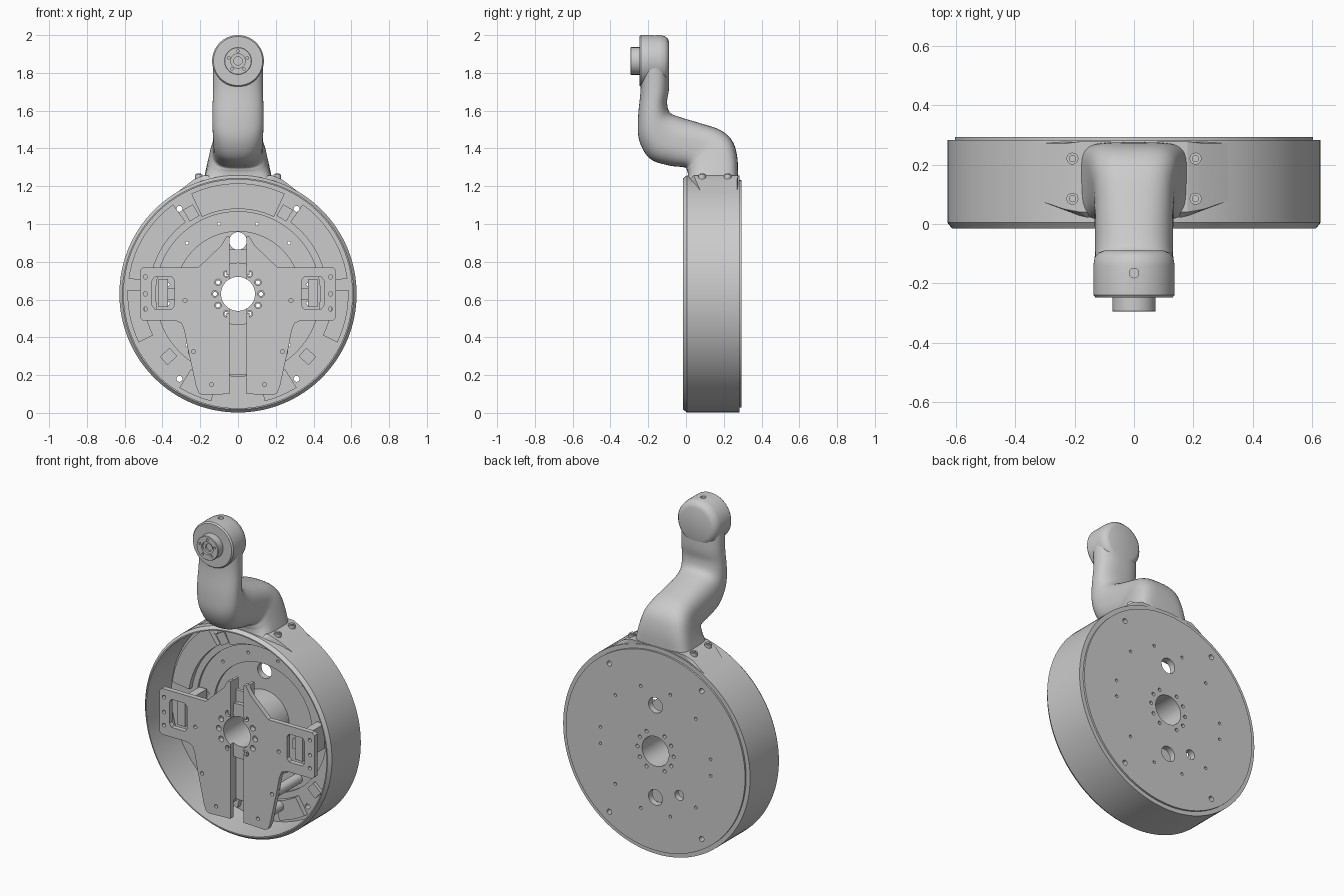
import bpy, bmesh, math
from mathutils import Matrix, Vector

if "Cube" in bpy.data.objects:
    bpy.data.objects.remove(bpy.data.objects["Cube"])

CZ = 0.63  # height of the drum axis


def finish(name, bm, angle=35):
    bmesh.ops.remove_doubles(bm, verts=bm.verts, dist=1e-5)
    bmesh.ops.recalc_face_normals(bm, faces=bm.faces)
    me = bpy.data.meshes.new(name)
    bm.to_mesh(me)
    bm.free()
    ob = bpy.data.objects.new(name, me)
    bpy.context.collection.objects.link(ob)
    smooth(ob, angle)
    return ob


def activate(ob):
    bpy.ops.object.select_all(action='DESELECT')
    ob.select_set(True)
    bpy.context.view_layer.objects.active = ob


def smooth(ob, angle=35):
    activate(ob)
    bpy.ops.object.shade_smooth_by_angle(angle=math.radians(angle))


def boolean(ob, other, op='DIFFERENCE'):
    m = ob.modifiers.new("bool", 'BOOLEAN')
    m.operation, m.solver, m.object = op, 'EXACT', other
    activate(ob)
    bpy.ops.object.modifier_apply(modifier=m.name)
    smooth(ob)


def lathe(name, prof, cz, n=96):
    """Revolve a closed (radius, y) profile about a y-parallel axis."""
    bm = bmesh.new()
    rings = [[bm.verts.new((r * math.cos(2 * math.pi * i / n), y,
                            cz + r * math.sin(2 * math.pi * i / n)))
              for r, y in prof] for i in range(n)]
    k = len(prof)
    for i in range(n):
        a, b = rings[i], rings[(i + 1) % n]
        for j in range(k):
            if prof[j][0] == 0 and prof[(j + 1) % k][0] == 0:
                continue
            bm.faces.new((a[j], a[(j + 1) % k], b[(j + 1) % k], b[j]))
    return finish(name, bm)


def prism(bm, pts, y0, y1):
    """Extrude an (x, z) outline along y."""
    f = bm.faces.new([bm.verts.new((x, y0, z)) for x, z in pts])
    g = bmesh.ops.extrude_face_region(bm, geom=[f])['geom']
    bmesh.ops.translate(bm, vec=(0, y1 - y0, 0),
                        verts=[v for v in g if isinstance(v, bmesh.types.BMVert)])


def rect(x0, x1, z0, z1):
    return [(x0, z0), (x1, z0), (x1, z1), (x0, z1)]


def cyl(bm, x, z, r, y0, y1, n=20):
    prism(bm, [(x + r * math.cos(2 * math.pi * i / n), z + r * math.sin(2 * math.pi * i / n))
               for i in range(n)], y0, y1)


def cutter(name, bm):
    ob = finish(name, bm)
    ob.hide_render = True
    ob.hide_set(True)
    return ob


# Drum shell, floor steps and hub as one revolved section
drum = lathe("drum_housing", [
    (.605, -.015), (.612, -.015), (.628, .005), (.628, .282), (.602, .282), (.602, .293),
    (.09, .293), (.09, .02), (.165, .02), (.165, .255), (.33, .255), (.33, .24),
    (.435, .24), (.435, .225), (.605, .225)], CZ, 128)

# Holes through the floor and hub
bm = bmesh.new()
for x, z, r in [(0, .28, .047), (0, -.28, .047), (-.16, -.225, .03)]:
    cyl(bm, x, CZ + z, r, .18, .4, 32)
for sx in (-1, 1):
    for sz in (-1, 1):
        for x, z, r in [(.31, .45, .016), (.1, .37, .009), (.27, .27, .009), (.37, .05, .009)]:
            cyl(bm, sx * x, CZ + sz * z, r, .1, .4, 12)
bolt = [(s * .122 * math.cos(math.radians(a)), CZ + .122 * math.sin(math.radians(a)))
        for s in (-1, 1) for a in (-60, -30, 0, 30, 60)]
for x, z in bolt:
    cyl(bm, x, z, .011, -.1, .4, 12)
boolean(drum, cutter("drum_hole_cutter", bm))

# Raised arc pads on the drum floor
bm = bmesh.new()
for a0, a1, r0 in [(8, 54, .47), (65, 115, .45), (126, 172, .47), (-26, 2, .5), (178, 206, .5),
                   (-76, -58, .47), (238, 256, .47)]:
    angs = [math.radians(a0 + (a1 - a0) * i / 16) for i in range(17)]
    prism(bm, [(.585 * math.cos(a), CZ + .585 * math.sin(a)) for a in angs] +
          [(r0 * math.cos(a), CZ + r0 * math.sin(a)) for a in reversed(angs)], .195, .23)
finish("floor_pads", bm)

# Small spoke blocks between the pads
bm = bmesh.new()
for a in (60, 120, 222, 318):
    d, t = Vector((math.cos(math.radians(a)), math.sin(math.radians(a)))), None
    t = Vector((-d.y, d.x))
    quad = [d * .46 - t * .03, d * .53 - t * .03, d * .53 + t * .03, d * .46 + t * .03]
    prism(bm, [(p.x, CZ + p.y) for p in quad], .205, .23)
finish("spoke_blocks", bm)

# Front mounting plate: two mirrored halves beside a centre channel
half = [(.045, .1), (.19, .095), (.208, .105), (.222, .14), (.27, .36), (.285, .44), (.3, .475),
        (.335, .49), (.505, .49), (.52, .505), (.52, .755), (.505, .77), (.21, .77),
        (.09, .885), (.06, .935), (.045, .935)]
bm = bmesh.new()
for s in (-1, 1):
    prism(bm, [(s * x, z) for x, z in half], -.01, .02)
plate = finish("mounting_plate", bm)
bm = bmesh.new()
cyl(bm, 0, CZ, .09, -.1, .1, 64)
for x, z in bolt:
    cyl(bm, x, z, .017, -.1, .1, 16)
for s in (-1, 1):
    win = [(.335, .57), (.35, .55), (.44, .55), (.455, .57), (.455, .7), (.44, .72),
           (.35, .72), (.335, .7)]
    prism(bm, [(s * x, z) for x, z in win], -.1, .1)
    for x, z in [(.49, .55), (.49, .63), (.49, .72), (.28, .595), (.235, .325), (.14, .15)]:
        cyl(bm, s * x, z, .011, -.1, .1, 12)
boolean(plate, cutter("plate_cutter", bm))

# Channel rails and recessed channel floor
bm = bmesh.new()
for s in (-1, 1):
    for z0, z1 in ((.2, .53), (.73, .93)):
        prism(bm, [(s * x, z) for x, z in rect(.046, .062, z0, z1)], -.008, .07)
for z0, z1 in ((.2, .53), (.73, .865)):
    prism(bm, rect(-.05, .05, z0, z1), .045, .065)
finish("channel_rails", bm)

# Standoff brackets seen through the plate windows
bm = bmesh.new()
for s in (-1, 1):
    prism(bm, [(s * x, z) for x, z in rect(.37, .42, .56, .71)], .02, .23)
    prism(bm, [(s * x, z) for x, z in rect(.325, .38, .6, .66)], .06, .09)
finish("window_brackets", bm)

# Lower plate support legs
bm = bmesh.new()
for s in (-1, 1):
    cyl(bm, s * .14, .15, .03, .02, .23)
    cyl(bm, s * .235, .325, .03, .02, .25)
finish("support_legs", bm)

# Mounting saddle on top of the drum, trimmed to the shell
bm = bmesh.new()
for s in (-1, 1):
    for p in [(.235, .05, 1.235), (.235, .27, 1.235), (.18, .04, 1.258), (.18, .277, 1.258),
              (.41, .11, 1.1), (.41, .27, 1.1), (.14, .01, 1.225)]:
        bm.verts.new((s * p[0], p[1], p[2]))
res = bmesh.ops.convex_hull(bm, input=bm.verts)
saddle = finish("arm_saddle", bm, 20)
bm = bmesh.new()
cyl(bm, 0, CZ, .607, -.2, .5, 128)
boolean(saddle, cutter("saddle_cutter", bm))

# Saddle bolts
bm = bmesh.new()
for s in (-1, 1):
    for y in (.085, .22):
        for r, h in ((.02, 1.262), (.012, 1.268)):
            bmesh.ops.create_cone(bm, cap_ends=True, segments=20, radius1=r, radius2=r, depth=.04,
                                  matrix=Matrix.Translation((s * .207, y, h - .02)))
finish("saddle_bolts", bm)

# Offset arm: sections (front y, z, back y, z, half width, squareness)
secs = [(-.245, 1.86, -.09, 1.86, .132, 2.4), (-.24, 1.72, -.09, 1.72, .132, 2.4),
        (-.254, 1.56, -.1, 1.645, .135, 2.4), (-.247, 1.44, -.085, 1.59, .135, 2.4),
        (-.19, 1.345, -.03, 1.565, .132, 2.5), (-.09, 1.31, .07, 1.535, .132, 2.7),
        (-.01, 1.3, .18, 1.498, .135, 3), (.005, 1.285, .245, 1.44, .148, 3.5),
        (.01, 1.265, .272, 1.35, .163, 4), (.01, 1.235, .275, 1.235, .182, 5)]


def spline(t):
    i = min(int(t), len(secs) - 2)
    u = t - i
    p0, p1, p2, p3 = [Vector(secs[max(0, min(len(secs) - 1, i + k))]) for k in (-1, 0, 1, 2)]
    return 0.5 * (2 * p1 + (p2 - p0) * u + (2 * p0 - 5 * p1 + 4 * p2 - p3) * u * u
                  + (3 * p1 - p0 - 3 * p2 + p3) * u ** 3)


bm = bmesh.new()
N, STEPS, rings = 48, 5, []
for k in range((len(secs) - 1) * STEPS + 1):
    y0, z0, y1, z1, w, e = spline(k / STEPS)
    ring = []
    for i in range(N):
        a = 2 * math.pi * i / N
        c, s = math.cos(a), math.sin(a)
        c, s = [math.copysign(abs(v) ** (2 / e), v) for v in (c, s)]
        ring.append(bm.verts.new((w * s, (y0 + y1) / 2 + c * (y1 - y0) / 2,
                                  (z0 + z1) / 2 + c * (z1 - z0) / 2)))
    rings.append(ring)
for a, b in zip(rings, rings[1:]):
    for i in range(N):
        bm.faces.new((a[i], a[(i + 1) % N], b[(i + 1) % N], b[i]))
bm.faces.new(rings[0])
bm.faces.new(rings[-1])
finish("offset_arm", bm, 50)

# Round head of the arm with a small screw hole on top
head = lathe("arm_head", [(0, -.247), (.13, -.247), (.137, -.238), (.137, -.14), (.132, -.112),
                          (.118, -.096), (.1, -.089), (0, -.089)], 1.863, 64)
bm = bmesh.new()
bmesh.ops.create_cone(bm, cap_ends=True, segments=20, radius1=.016, radius2=.016, depth=.06,
                      matrix=Matrix.Translation((0, -.165, 2.0)))
boolean(head, cutter("head_hole_cutter", bm))

# Pivot boss with recess and ring of bolt holes
boss = lathe("pivot_boss", [(0, -.27), (.022, -.27), (.022, -.28), (.038, -.28), (.038, -.295),
                            (.07, -.295), (.073, -.292), (.073, -.24), (0, -.24)], 1.863, 48)
bm = bmesh.new()
for i in range(5):
    a = math.radians(90 + 72 * i)
    cyl(bm, .052 * math.cos(a), 1.863 + .052 * math.sin(a), .007, -.32, -.275, 12)
boolean(boss, cutter("boss_hole_cutter", bm))
